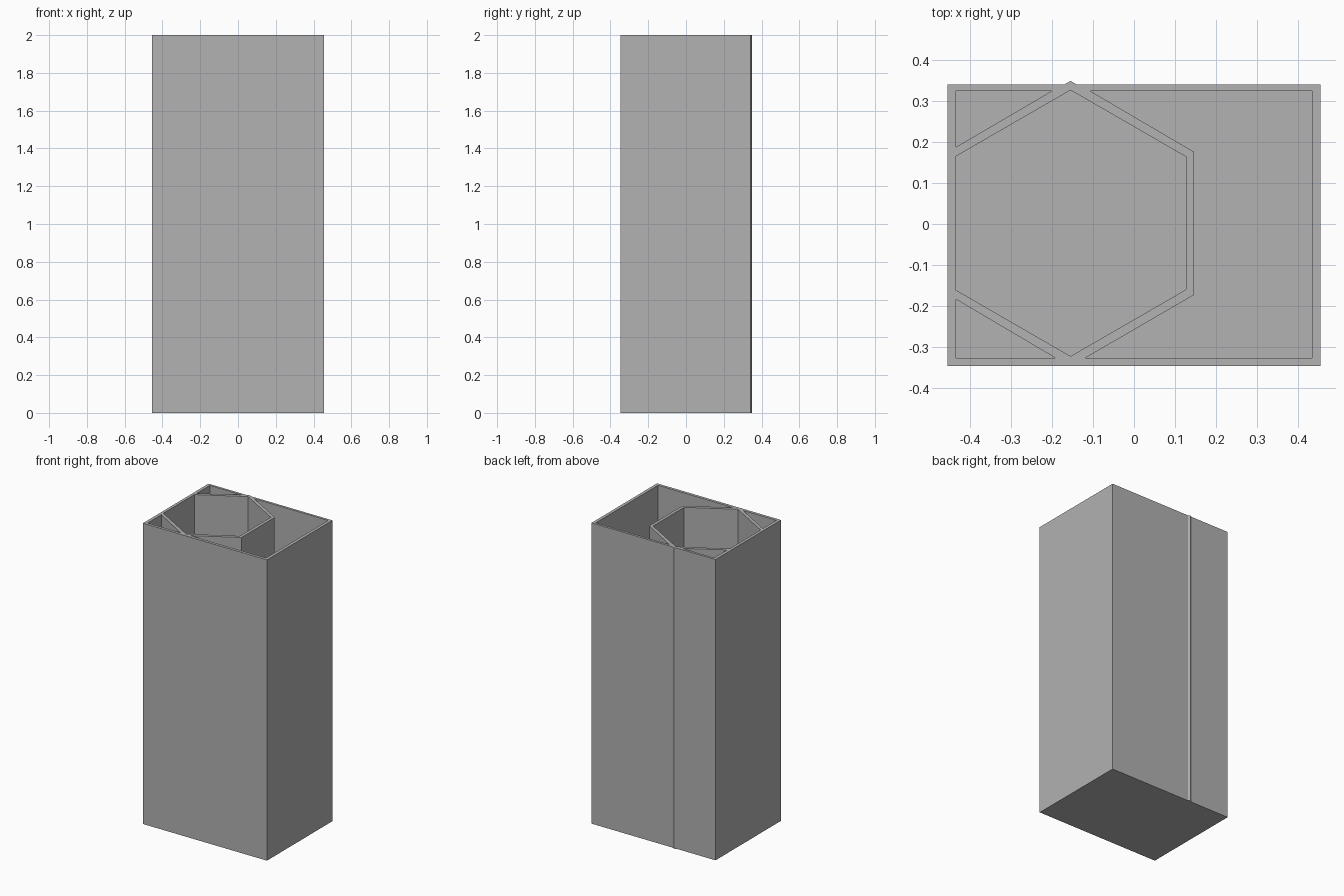
import bpy
import bmesh
from math import cos, sin, radians

cube = bpy.data.objects.get("Cube")
if cube:
    bpy.data.objects.remove(cube, do_unlink=True)

HEIGHT, FLOOR = 2.0, 0.02
LEFT, RIGHT, FRONT, BACK = -0.456, 0.456, -0.347, 0.341
HEX_X, HEX_Y = -0.155, 0.002
IN_L, IN_R, IN_F, IN_B = -0.435, 0.435, -0.328, 0.325

grey = bpy.data.materials.new("mid grey")
grey.use_nodes = True
grey.diffuse_color = (0.445, 0.445, 0.445, 1)
grey.node_tree.nodes["Principled BSDF"].inputs["Base Color"].default_value = grey.diffuse_color


def prisms(name, outlines, z0, z1):
    """One object made of upright prisms, one for each outline."""
    bm = bmesh.new()
    for outline in outlines:
        base = bm.faces.new([bm.verts.new((x, y, z0)) for x, y in outline])
        ext = bmesh.ops.extrude_face_region(bm, geom=[base], use_keep_orig=True)
        top = [v for v in ext["geom"] if isinstance(v, bmesh.types.BMVert)]
        bmesh.ops.translate(bm, verts=top, vec=(0, 0, z1 - z0))
    bmesh.ops.recalc_face_normals(bm, faces=bm.faces)
    mesh = bpy.data.meshes.new(name)
    bm.to_mesh(mesh)
    bm.free()
    mesh.materials.append(grey)
    obj = bpy.data.objects.new(name, mesh)
    bpy.context.collection.objects.link(obj)
    return obj


# Outer block, with the hexagon's corner ridge along the back
ridge = 0.015
body = prisms("divided_container", [[
    (LEFT, FRONT), (RIGHT, FRONT), (RIGHT, BACK),
    (HEX_X + ridge, BACK), (HEX_X, BACK + 0.0085), (HEX_X - ridge, BACK),
    (LEFT, BACK)]], 0, HEIGHT)

# Compartments: hexagon, two corner triangles and the large side pocket
angles = [radians(30 + 60 * i) for i in range(6)]
hexagon = [(HEX_X + 0.325 * cos(a), HEX_Y + 0.325 * sin(a)) for a in angles]
back_corner = [(IN_L, IN_B), (IN_L, 0.188), (-0.201, IN_B)]
front_corner = [(IN_L, IN_F), (-0.191, IN_F), (IN_L, -0.184)]
side_pocket = [(IN_R, IN_F), (IN_R, IN_B), (-0.107, IN_B),
               (0.147, 0.176), (0.147, -0.173), (-0.12, IN_F)]
cutter = prisms("compartment_cutter",
                [hexagon, back_corner, front_corner, side_pocket],
                FLOOR, HEIGHT + 0.1)
cutter.hide_render = True

# Hollow out the block
cut = body.modifiers.new("hollow", "BOOLEAN")
cut.operation = "DIFFERENCE"
cut.solver = "EXACT"
cut.object = cutter
bpy.context.view_layer.update()
bpy.context.view_layer.objects.active = body
bpy.ops.object.modifier_apply(modifier=cut.name)
bpy.data.objects.remove(cutter, do_unlink=True)
